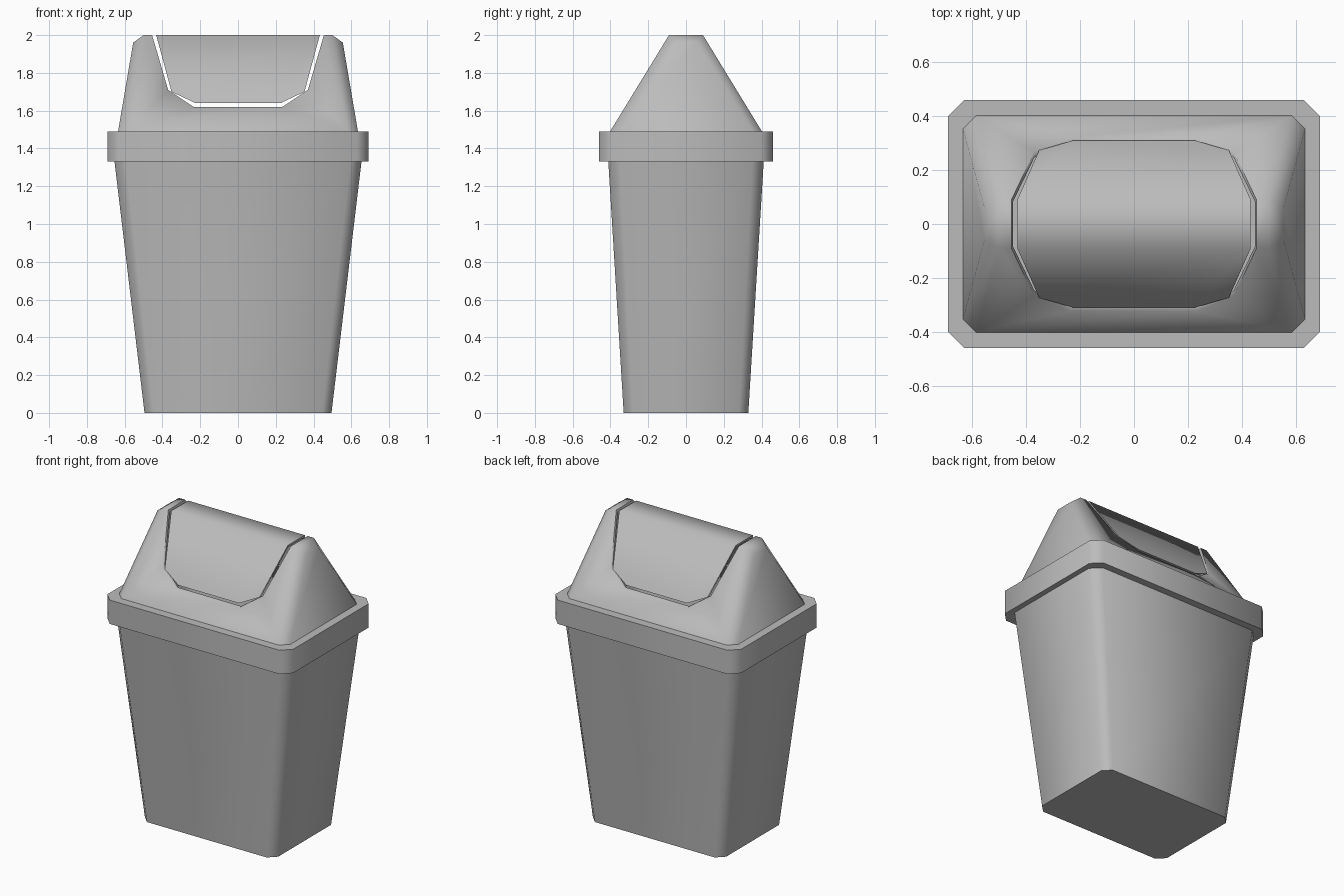
import bpy
import math

if "Cube" in bpy.data.objects:
    bpy.data.objects.remove(bpy.data.objects["Cube"], do_unlink=True)

grey = bpy.data.materials.new("grey plastic")
grey.use_nodes = True
colour = (0.5, 0.5, 0.5, 1)
grey.diffuse_color = colour
grey.node_tree.nodes["Principled BSDF"].inputs["Base Color"].default_value = colour


def make(name, verts, faces):
    mesh = bpy.data.meshes.new(name)
    mesh.from_pydata(verts, [], faces)
    mesh.materials.append(grey)
    ob = bpy.data.objects.new(name, mesh)
    bpy.context.collection.objects.link(ob)
    return ob


def activate(ob):
    bpy.ops.object.select_all(action="DESELECT")
    ob.select_set(True)
    bpy.context.view_layer.objects.active = ob


def smooth(ob):
    activate(ob)
    bpy.ops.object.shade_smooth_by_angle(angle=math.radians(65))


def ring(x, y, z, c):
    """Counter-clockwise rectangle with chamfered corners."""
    return [(x, -y + c, z), (x, y - c, z), (x - c, y, z), (-x + c, y, z),
            (-x, y - c, z), (-x, -y + c, z), (-x + c, -y, z), (x - c, -y, z)]


def loft(count, closed=False):
    """Quads joining consecutive eight-point rings."""
    faces = []
    for r in range(count if closed else count - 1):
        a, b = r * 8, (r + 1) % count * 8
        for i in range(8):
            j = (i + 1) % 8
            faces.append((a + i, a + j, b + j, b + i))
    return faces


# Tapered bin body, open at the top
body = make("bin_body", ring(0.495, 0.33, 0, 0.05) + ring(0.655, 0.412, 1.34, 0.06),
            loft(2) + [tuple(reversed(range(8)))])
smooth(body)

# Collar around the top of the body
collar = make("collar", ring(0.69, 0.46, 1.33, 0.06) + ring(0.69, 0.46, 1.49, 0.06)
              + ring(0.6, 0.375, 1.49, 0.05) + ring(0.6, 0.375, 1.33, 0.05),
              loft(4, closed=True))
smooth(collar)


def lid_shell(name):
    """Hollow ridged hood with sloping ends."""
    ex, ey, ez = 0.555, 0.06, 1.96
    rx, ry, rz = 0.5, 0.09, 2.0
    top = [(ex, -ey, ez), (ex, ey, ez), (rx, ry, rz), (-rx, ry, rz),
           (-ex, ey, ez), (-ex, -ey, ez), (-rx, -ry, rz), (rx, -ry, rz)]
    caps = [(8, 9, 10, 15), (10, 11, 14, 15), (11, 12, 13, 14)]
    ob = make(name, ring(0.635, 0.402, 1.49, 0.05) + top, loft(2) + caps)
    mod = ob.modifiers.new("thickness", "SOLIDIFY")
    mod.thickness = 0.02
    mod.offset = -1
    activate(ob)
    bpy.ops.object.modifier_apply(modifier=mod.name)
    return ob


def cut(ob, half, operation):
    """Boolean with a front-to-back prism of a mirrored outline."""
    outline = half + [(-x, z) for x, z in reversed(half)]
    n = len(outline)
    verts = [(x, y, z) for y in (-1, 1) for x, z in outline]
    faces = [tuple(reversed(range(n))), tuple(range(n, 2 * n))]
    faces += [(i, (i + 1) % n, (i + 1) % n + n, i + n) for i in range(n)]
    cutter = make("cutter", verts, faces)
    cutter.hide_render = True
    activate(cutter)
    bpy.ops.object.mode_set(mode="EDIT")
    bpy.ops.mesh.select_all(action="SELECT")
    bpy.ops.mesh.normals_make_consistent(inside=False)
    bpy.ops.object.mode_set(mode="OBJECT")
    mod = ob.modifiers.new("cut", "BOOLEAN")
    mod.operation = operation
    mod.solver = "EXACT"
    mod.object = cutter
    activate(ob)
    bpy.ops.object.modifier_apply(modifier=mod.name)
    bpy.data.objects.remove(cutter, do_unlink=True)
    smooth(ob)


# Lid with its opening, and the swing flap set inside it with a narrow gap
lid = lid_shell("lid")
cut(lid, [(0.484, 2.1), (0.37, 1.71), (0.235, 1.62)], "DIFFERENCE")
flap = lid_shell("swing_flap")
cut(flap, [(0.46, 2.1), (0.352, 1.7), (0.225, 1.64)], "INTERSECT")
